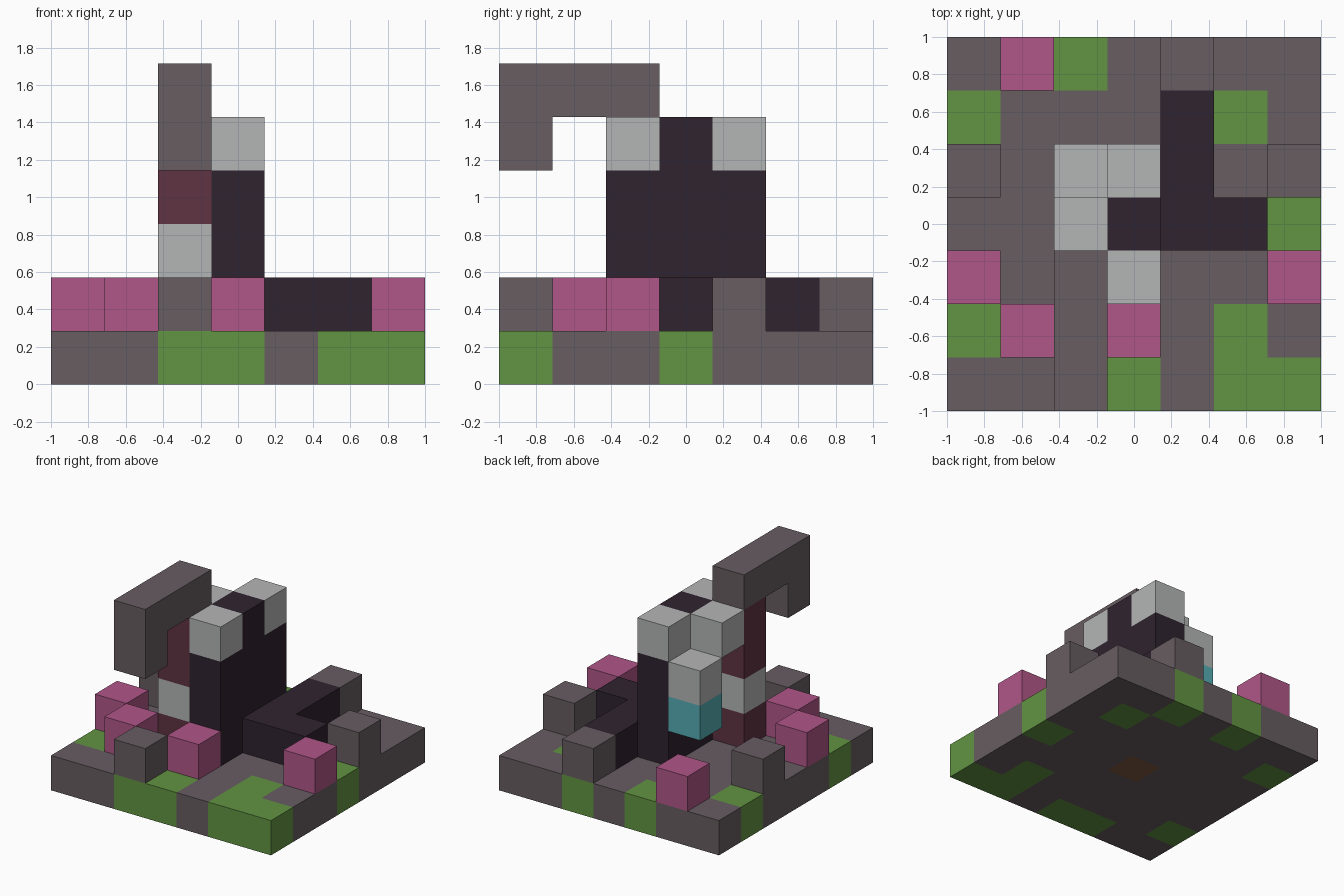
import bpy
import bmesh
from mathutils import Vector

cube = bpy.data.objects.get("Cube")
if cube:
    bpy.data.objects.remove(cube, do_unlink=True)

N = 7            # blocks along each side of the ground
S = 2 / N        # size of one block


def linear(c):
    c /= 255
    return c / 12.92 if c <= 0.04045 else ((c + 0.055) / 1.055) ** 2.4


def material(name, r, g, b):
    m = bpy.data.materials.new(name)
    colour = (linear(r), linear(g), linear(b), 1)
    m.diffuse_color = colour
    m.use_nodes = True
    m.node_tree.nodes["Principled BSDF"].inputs["Base Color"].default_value = colour
    return m


stone = material("stone_grey", 103, 93, 97)
moss = material("moss_green", 98, 148, 66)
pink = material("blossom_pink", 176, 86, 136)
bark = material("dark_bark", 47, 35, 47)
pale = material("pale_grey", 180, 182, 181)
maroon = material("maroon", 96, 52, 66)
teal = material("teal", 86, 174, 181)
soil = material("soil_brown", 128, 90, 63)

parts = {}       # part name -> list of block cells
blocks = {}      # block cell -> material


def fill(part, mat, x, y, z):
    """Fill a run of blocks; each of x, y, z is an index or a (first, last) pair."""
    def span(v):
        return range(v[0], v[1] + 1) if isinstance(v, tuple) else (v,)
    for i in span(x):
        for j in span(y):
            for k in span(z):
                if (i, j, k) not in blocks:
                    parts.setdefault(part, []).append((i, j, k))
                blocks[i, j, k] = mat


# Ground slab with mossy patches and a soil core
fill("ground", stone, (0, 6), (0, 6), 0)
for x, y in [((2, 3), 0), ((5, 6), 0), (0, 1), (5, 1), (6, 3),
             (0, 5), (5, 5), (2, 6), (4, 6)]:
    fill("ground", moss, x, y, 0)
fill("ground", soil, 3, 3, 0)

# Loose blocks standing on the ground
for x, y in [(2, 0), (0, 4), (6, 4), (4, 6)]:
    fill("boulders", stone, x, y, 1)
for x, y in [(1, 1), (3, 1), (0, 2), (6, 2), (1, 6)]:
    fill("blossoms", pink, x, y, 1)

# Dark trunk, its roots and pale caps
fill("trunk", bark, 3, (2, 4), (1, 3))
fill("trunk", bark, 3, 3, 4)
fill("roots", bark, (4, 5), 3, 1)
fill("roots", bark, 4, (4, 5), 1)
fill("front_cap", pale, 3, 2, 4)
fill("back_cap", pale, 3, 4, 4)
fill("side_cap", pale, 2, 3, 4)

# Lantern on the back corner of the trunk
fill("lantern_glass", teal, 2, 4, 2)
fill("lantern_top", pale, 2, 4, 3)

# Banded post carrying a hooked arm
fill("post", maroon, 2, 2, (1, 4))
fill("post", pale, 2, 2, 2)
fill("arm", stone, 2, (0, 2), 5)
fill("arm_hook", stone, 2, 0, 4)


def build(name, cells):
    """Mesh the exposed block faces of one part."""
    bm = bmesh.new()
    slots = []
    for cell in cells:
        mat = blocks[cell]
        if mat not in slots:
            slots.append(mat)
        centre = Vector(cell) + Vector((0.5, 0.5, 0.5))
        for axis in range(3):
            for sign in (-1, 1):
                n = Vector((0, 0, 0))
                n[axis] = sign
                if tuple(int(c + d) for c, d in zip(cell, n)) in blocks:
                    continue
                u = Vector((0, 0, 0))
                u[(axis + 1) % 3] = 0.5
                v = n.cross(u)
                mid = centre + n * 0.5
                ring = [mid - u - v, mid + u - v, mid + u + v, mid - u + v]
                face = bm.faces.new([bm.verts.new(p * S - Vector((1, 1, 0))) for p in ring])
                face.material_index = slots.index(mat)
    bmesh.ops.remove_doubles(bm, verts=bm.verts, dist=0.0001)
    mesh = bpy.data.meshes.new(name)
    bm.to_mesh(mesh)
    bm.free()
    for m in slots:
        mesh.materials.append(m)
    bpy.context.collection.objects.link(bpy.data.objects.new(name, mesh))


for part, cells in parts.items():
    build(part, cells)
